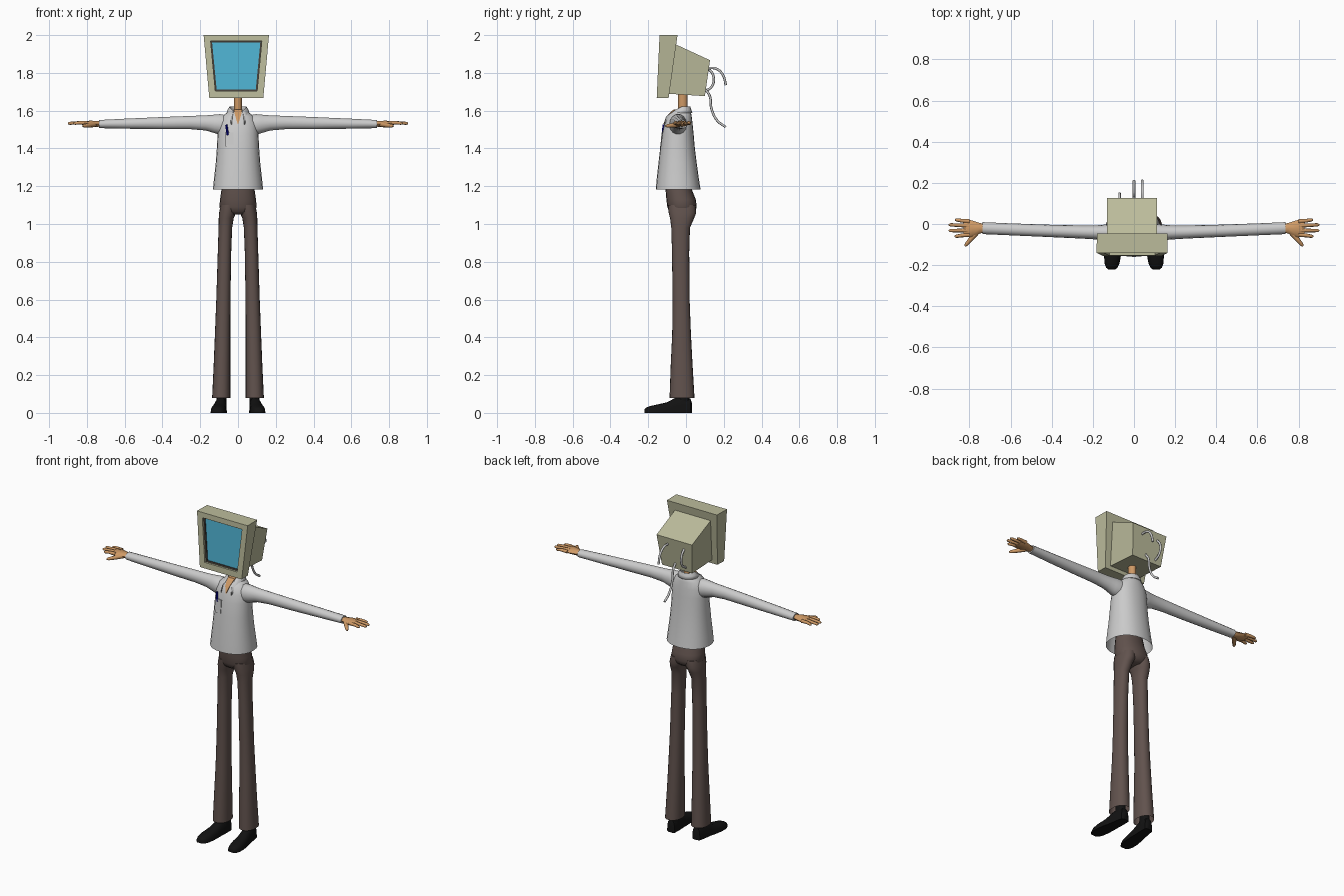
import bpy, bmesh
from math import sin, cos, pi, radians, copysign
from mathutils import Vector

if "Cube" in bpy.data.objects:
    bpy.data.objects.remove(bpy.data.objects["Cube"])


def material(name, r, g, b):
    m = bpy.data.materials.new(name)
    m.diffuse_color = (r, g, b, 1)
    m.use_nodes = True
    m.node_tree.nodes["Principled BSDF"].inputs["Base Color"].default_value = m.diffuse_color
    return m


BEIGE = material("beige_plastic", .5, .5, .33)
DARK = material("dark_trim", .06, .05, .04)
BLUE = material("screen_blue", .08, .46, .66)
SKIN = material("skin", .62, .32, .13)
BROWN = material("brown_cloth", .12, .085, .075)
BLACK = material("black_leather", .006, .006, .006)
INK = material("pen_blue", .0, .0, .35)


def loft(name, tubes, mat=None, caps=(True, True), closed=True, mirror=False, angle=40):
    """Skin one or more stacks of equal-length rings into one object."""
    bm = bmesh.new()
    for rings in tubes:
        vs = [[bm.verts.new(p) for p in ring] for ring in rings]
        n = len(vs[0])
        for a, b in zip(vs, vs[1:]):
            for i in range(n if closed else n - 1):
                j = (i + 1) % n
                bm.faces.new((a[i], a[j], b[j], b[i]))
        if caps[0]:
            bm.faces.new(vs[0][::-1])
        if caps[1]:
            bm.faces.new(vs[-1])
    bmesh.ops.recalc_face_normals(bm, faces=bm.faces[:])
    me = bpy.data.meshes.new(name)
    bm.to_mesh(me)
    bm.free()
    ob = bpy.data.objects.new(name, me)
    bpy.context.collection.objects.link(ob)
    if mat:
        me.materials.append(mat)
    if angle:
        bpy.ops.object.select_all(action='DESELECT')
        ob.select_set(True)
        bpy.context.view_layer.objects.active = ob
        bpy.ops.object.shade_smooth_by_angle(angle=radians(angle))
    if mirror:
        ob.modifiers.new("mirror", 'MIRROR').use_mirror_merge = False
    return ob


def oval(n, ru, rv, p=1.0):
    """Ellipse points; p < 1 makes it squarer."""
    f = lambda t: copysign(abs(t) ** p, t)
    return [(ru * f(cos(2 * pi * i / n)), rv * f(sin(2 * pi * i / n))) for i in range(n)]


def z_ring(z, x0, x1, y0, y1, n=20, p=.9):
    return [((x0 + x1) / 2 + u, (y0 + y1) / 2 + v, z) for u, v in oval(n, (x1 - x0) / 2, (y1 - y0) / 2, p)]


def x_ring(x, y, z, ry, rz, n=14):
    return [(x, y + u, z + v) for u, v in oval(n, ry, rz)]


def tube(points, radii, n=8):
    """Rings of round section along a path."""
    pts = [Vector(p) for p in points]
    rings = []
    for i, p in enumerate(pts):
        d = pts[min(i + 1, len(pts) - 1)] - pts[max(i - 1, 0)]
        q = d.to_track_quat('Z', 'Y')
        rings.append([p + q @ Vector((u, v, 0)) for u, v in oval(n, radii[i], radii[i])])
    return rings


# Monitor head: tapered front frame with a recessed screen
def frame_quad(x0t, x1t, zt, x0b, x1b, zb, depth):
    y = lambda z: -.155 + (z - 1.667) * .045 + depth
    return [(x0b, y(zb), zb), (x1b, y(zb), zb), (x1t, y(zt), zt), (x0t, y(zt), zt)]


back = [(-.15, -.092, 1.667), (.132, -.092, 1.667), (.162, -.045, 2), (-.18, -.045, 2)]
front = frame_quad(-.182, .164, 2, -.152, .134, 1.667, 0)
opening = (-.145, .126, 1.968, -.12, .101, 1.703)
trim = (-.137, .118, 1.96, -.113, .094, 1.711)
loft("monitor_frame", [[back, front, frame_quad(*opening, 0), frame_quad(*opening, .02)]],
     BEIGE, caps=(True, False), angle=0)
loft("screen_trim", [[frame_quad(*opening, .012), frame_quad(*trim, .014), frame_quad(*trim, .025)]],
     DARK, caps=(False, False), angle=0)
loft("screen", [[frame_quad(*trim, .02), frame_quad(*trim, .03)]], BLUE, angle=0)
loft("monitor_housing", [[
    [(-.115, -.1, 1.69), (.097, -.1, 1.69), (.112, -.07, 1.958), (-.132, -.07, 1.958)],
    [(-.112, .1, 1.677), (.094, .1, 1.677), (.112, .127, 1.867), (-.13, .127, 1.867)]]],
     BEIGE, angle=0)


# Loose cables at the back of the monitor
def cable(name, points):
    cu = bpy.data.curves.new(name, 'CURVE')
    cu.dimensions = '3D'
    cu.bevel_depth = .0065
    cu.bevel_resolution = 2
    cu.resolution_u = 6
    cu.use_fill_caps = True
    sp = cu.splines.new('BEZIER')
    sp.bezier_points.add(len(points) - 1)
    for bp, p in zip(sp.bezier_points, points):
        bp.co = p
        bp.handle_left_type = bp.handle_right_type = 'AUTO'
    bpy.context.collection.objects.link(bpy.data.objects.new(name, cu))


cable("upper_cable", [(.04, .11, 1.825), (.04, .16, 1.822), (.04, .195, 1.79), (.04, .211, 1.735)])
cable("looped_cable", [(-.07, .11, 1.83), (-.07, .143, 1.79), (-.07, .138, 1.73), (-.07, .095, 1.70)])
cable("hanging_cable", [(0, .1, 1.715), (0, .125, 1.68), (0, .135, 1.61), (0, .165, 1.548), (0, .21, 1.513)])

# Neck and the open V of skin below it
loft("neck", [[z_ring(z, -.021, .021, -.042, .008, 12, 1) for z in (1.5, 1.6, 1.7)]], SKIN)
loft("chest_skin", [[[(-w, y, z), (w, y, z), (w, -.03, z), (-w, -.03, z)]
     for z, w, y in ((1.53, .002, -.119), (1.57, .014, -.105), (1.606, .023, -.066))]], SKIN)

# Shirt body, open at the hem
TORSO = [(1.183, .133, -.16, .077), (1.24, .127, -.155, .068), (1.32, .118, -.146, .057),
         (1.4, .112, -.137, .047), (1.48, .108, -.126, .04), (1.53, .104, -.115, .035),
         (1.57, .085, -.1, .03), (1.592, .055, -.076, .026), (1.604, .033, -.06, .015)]
loft("shirt_body", [[z_ring(z, -w, w, a, b, 24) for z, w, a, b in TORSO]], caps=(False, True))

# Sleeves
SLEEVE = [(.05, -.04, 1.525, .045, .05), (.095, -.042, 1.527, .046, .056), (.125, -.042, 1.53, .041, .05),
          (.17, -.041, 1.535, .035, .041), (.25, -.039, 1.537, .032, .036), (.4, -.034, 1.534, .03, .033),
          (.6, -.026, 1.531, .029, .027), (.737, -.02, 1.529, .029, .022)]
loft("sleeves", [[x_ring(*s) for s in SLEEVE]], mirror=True)

# Folded collar, swept around the neck and dropping to two points
rows = []
for i in range(17):
    t = radians(-150 + 300 * i / 16)
    f = max(0, (abs(t) - pi / 2) / radians(60))
    section = [(.036, .036, 1.585), (.045, .045, 1.622 - .022 * f),
               (.056 + .008 * f, .05 + .046 * f, 1.606 - .036 * f),
               (.06 + .012 * f, .056 + .054 * f, 1.588 - .06 * f)]
    rows.append([(rx * sin(t), -.022 + ry * cos(t), z) for rx, ry, z in section])
collar = loft("collar", [rows], caps=(False, False), closed=False)
collar.modifiers.new("thickness", 'SOLIDIFY').thickness = .004

# Chest pocket with pen
loft("pocket", [[[(x0, y, z), (-.024, y - .006, z), (-.024, -.1, z), (x0, -.1, z)]
     for x0, y, z in ((-.06, -.132, 1.403), (-.07, -.129, 1.42), (-.07, -.123, 1.485))]], angle=0)
loft("pen", [tube([(-.054, -.124, 1.47), (-.062, -.118, 1.525)], [.006, .006])], INK)

# Hands: palm, four fingers and thumb
palm = [x_ring(*s, 8) for s in ((.72, -.02, 1.53, .018, .014), (.75, -.021, 1.53, .026, .016),
        (.785, -.023, 1.532, .04, .015), (.815, -.021, 1.533, .043, .011), (.828, -.02, 1.533, .038, .007))]
digits = [palm]
for y0, y1, tip in ((.013, .02, .87), (-.009, -.004, .9), (-.031, -.032, .9), (-.052, -.06, .872)):
    digits.append(tube([(.8, y0, 1.534), (.84, (y0 + y1) / 2, 1.536), (tip - .008, y1, 1.533), (tip, y1, 1.532)],
                       [.011, .009, .008, .004]))
digits.append(tube([(.76, -.035, 1.527), (.79, -.07, 1.522), (.815, -.1, 1.519), (.822, -.108, 1.518)],
                   [.014, .012, .009, .004]))
loft("hands", digits, SKIN, mirror=True, angle=60)

# Trousers: seat and flared legs
SEAT = [(1.05, .05, -.07, .03), (1.065, .085, -.09, .048), (1.09, .099, -.099, .057),
        (1.13, .095, -.104, .052), (1.18, .088, -.108, .032), (1.24, .08, -.105, .02)]
loft("trouser_seat", [[z_ring(z, -w, w, a, b) for z, w, a, b in SEAT]], BROWN)
LEGS = [(.08, .041, .137, -.087, .045), (.25, .041, .129, -.081, .035), (.42, .041, .122, -.073, .026),
        (.6, .04, .115, -.071, .019), (.85, .036, .107, -.074, .017), (.98, .031, .103, -.078, .021),
        (1.03, .023, .102, -.084, .043), (1.06, .01, .1, -.092, .054), (1.1, .005, .092, -.095, .05)]
loft("trouser_legs", [[z_ring(*s) for s in LEGS]], BROWN, caps=(False, True), mirror=True)

# Shoes: flat soles, low toes turned slightly outward
SHOE = [(.032, .085, .014, .05), (.024, .086, .026, .075), (-.02, .09, .031, .088), (-.06, .094, .033, .078),
        (-.1, .099, .038, .056), (-.15, .104, .041, .045), (-.19, .107, .037, .036), (-.213, .108, .027, .027),
        (-.221, .108, .016, .016)]
loft("shoes", [[[(cx + u, y, max(v, 0)) for u, v in oval(16, hx, h, .75)] for y, cx, hx, h in SHOE]],
     BLACK, mirror=True)
loft("ankles", [[z_ring(.04, .06, .114, -.05, .022, 12), z_ring(.14, .065, .112, -.04, .015, 12)]],
     BLACK, mirror=True)
